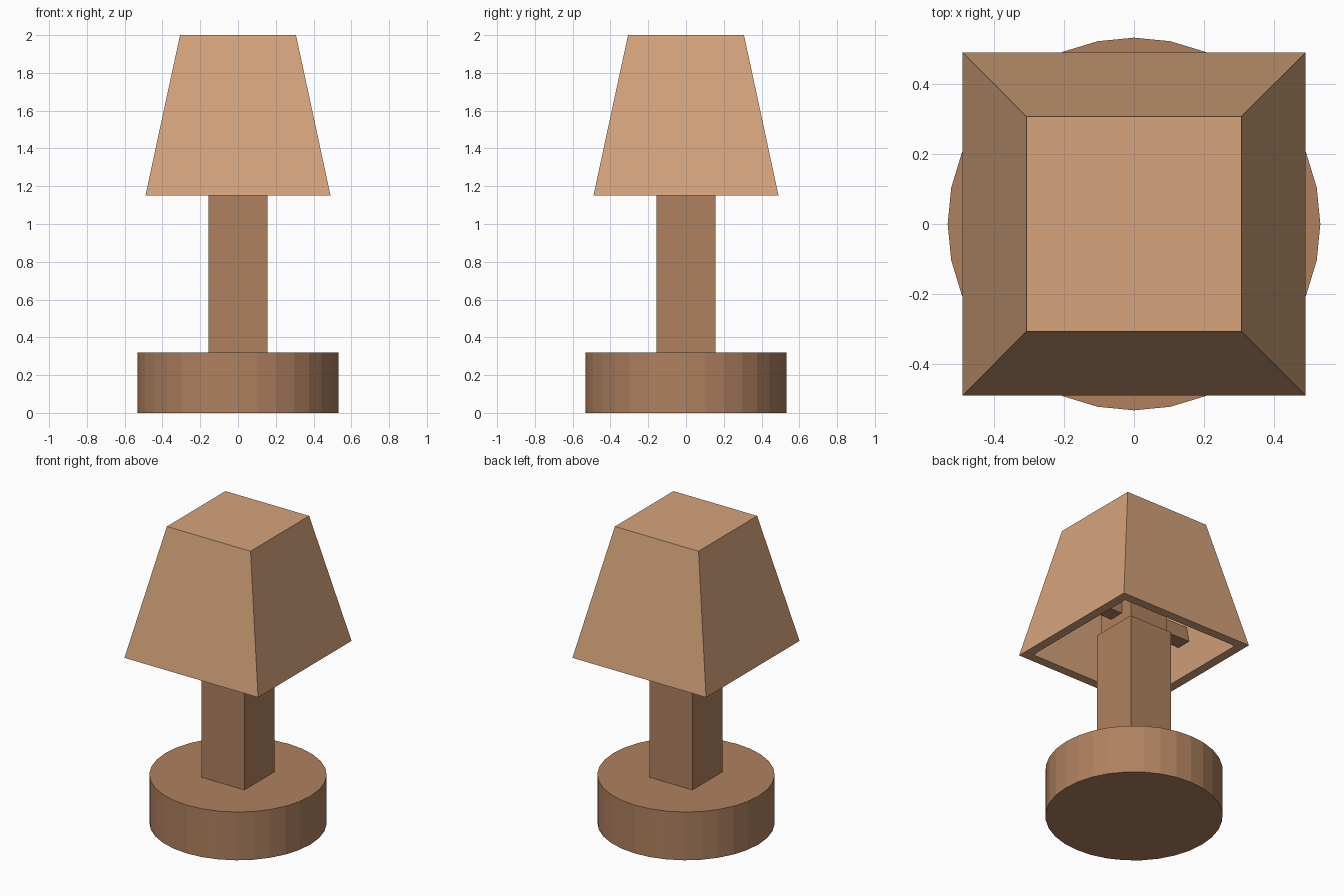
import bpy, bmesh

if "Cube" in bpy.data.objects:
    bpy.data.objects.remove(bpy.data.objects["Cube"])


def material(name, color):
    m = bpy.data.materials.new(name)
    m.diffuse_color = color
    m.use_nodes = True
    m.node_tree.nodes["Principled BSDF"].inputs["Base Color"].default_value = m.diffuse_color
    return m


wood = material("wood", (0.43, 0.22, 0.115, 1))
cloth = material("shade_cloth", (0.67, 0.37, 0.2, 1))


def square_loft(name, rings, mat):
    """Skin a stack of (half_width, z) squares and cap both ends."""
    bm = bmesh.new()
    loops = [[bm.verts.new((sx * h, sy * h, z))
              for sx, sy in ((-1, -1), (1, -1), (1, 1), (-1, 1))] for h, z in rings]
    for a, b in zip(loops, loops[1:]):
        for i in range(4):
            j = (i + 1) % 4
            bm.faces.new((a[i], a[j], b[j], b[i]))
    bm.faces.new(loops[0])
    bm.faces.new(loops[-1])
    bmesh.ops.recalc_face_normals(bm, faces=bm.faces)
    mesh = bpy.data.meshes.new(name)
    bm.to_mesh(mesh)
    bm.free()
    mesh.materials.append(mat)
    obj = bpy.data.objects.new(name, mesh)
    bpy.context.collection.objects.link(obj)
    return obj


# Round base
bpy.ops.mesh.primitive_cylinder_add(vertices=32, radius=0.533, depth=0.32, location=(0, 0, 0.16))
base = bpy.context.object
base.name = "base"
base.data.materials.append(wood)

# Square stem and the slimmer neck inside the shade
square_loft("stem", [(0.157, 0.32), (0.157, 1.265)], wood)
square_loft("neck", [(0.138, 1.265), (0.138, 1.45)], wood)

# Arms from the neck to the shade walls
for side, sx in (("left", -1), ("right", 1)):
    bpy.ops.mesh.primitive_cube_add(size=1, location=(sx * 0.277, 0, 1.38))
    arm = bpy.context.object
    arm.name = side + "_shade_arm"
    arm.scale = (0.286, 0.1, 0.09)
    arm.data.materials.append(wood)

# Hollow shade, closed on top: inner ceiling, inner wall, rim, outer wall, top
square_loft("shade", [(0.26, 1.94), (0.43, 1.15), (0.49, 1.15), (0.307, 2.0)], cloth)
